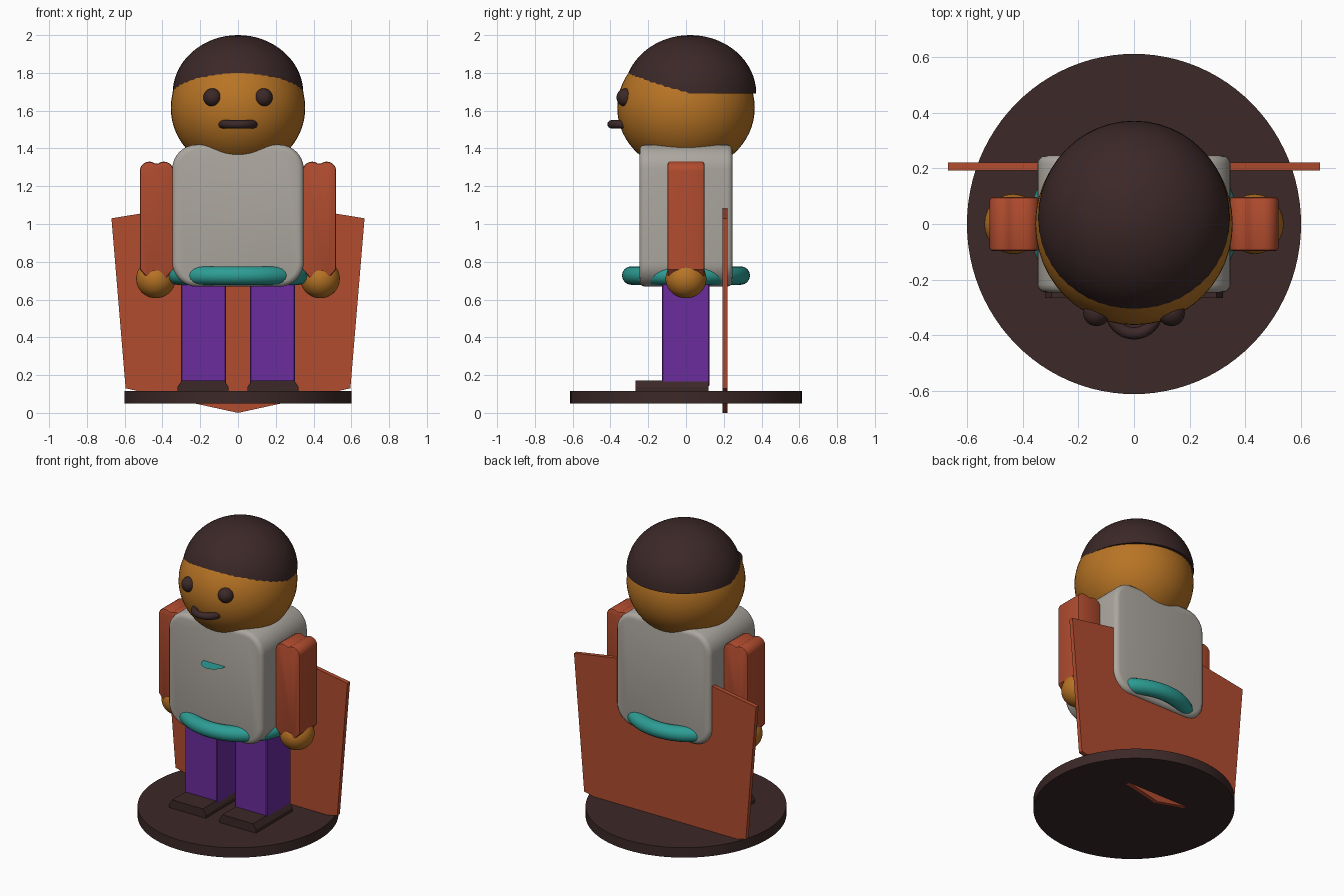
import bpy, bmesh, math
from mathutils import Matrix, Vector

if "Cube" in bpy.data.objects:
    bpy.data.objects.remove(bpy.data.objects["Cube"])


def material(name, rgb):
    m = bpy.data.materials.new(name)
    m.use_nodes = True
    m.diffuse_color = (*rgb, 1)
    bsdf = next(n for n in m.node_tree.nodes if n.type == 'BSDF_PRINCIPLED')
    bsdf.inputs["Base Color"].default_value = (*rgb, 1)
    return m


DARK = material("dark brown", (0.045, 0.021, 0.021))
SKIN = material("tan", (0.48, 0.175, 0.018))
RED = material("rust red", (0.44, 0.072, 0.028))
GREY = material("warm grey", (0.41, 0.385, 0.345))
TEAL = material("teal", (0.026, 0.34, 0.30))
PURPLE = material("purple", (0.145, 0.025, 0.34))


def finish(name, bm, mat, smooth=True, bevel=0, segments=3):
    bmesh.ops.recalc_face_normals(bm, faces=bm.faces)
    mesh = bpy.data.meshes.new(name)
    bm.to_mesh(mesh)
    bm.free()
    mesh.materials.append(mat)
    ob = bpy.data.objects.new(name, mesh)
    bpy.context.collection.objects.link(ob)
    bpy.ops.object.select_all(action='DESELECT')
    ob.select_set(True)
    bpy.context.view_layer.objects.active = ob
    if bevel:
        mod = ob.modifiers.new("bevel", 'BEVEL')
        mod.width, mod.segments = bevel, segments
        mod.limit_method, mod.angle_limit = 'ANGLE', math.radians(50)
        bpy.ops.object.modifier_apply(modifier=mod.name)
    if smooth:
        bpy.ops.object.shade_smooth_by_angle(angle=math.radians(35))
    return ob


def ellipsoid(name, centre, radii, mat, upper_half=False):
    bm = bmesh.new()
    bmesh.ops.create_uvsphere(bm, u_segments=48, v_segments=32, radius=1)
    if upper_half:
        bmesh.ops.bisect_plane(bm, geom=bm.verts[:] + bm.edges[:] + bm.faces[:],
                               plane_co=(0, 0, 0), plane_no=(0, 0, -1), clear_outer=True)
        bmesh.ops.holes_fill(bm, edges=[e for e in bm.edges if e.is_boundary])
    bm.transform(Matrix.Translation(centre) @ Matrix.Diagonal((*radii, 1)))
    return finish(name, bm, mat)


def prism(name, outline, y0, y1, mat, **options):
    """Extrude an x-z outline from y0 to y1."""
    bm = bmesh.new()
    face = bm.faces.new([bm.verts.new((x, y0, z)) for x, z in outline])
    moved = bmesh.ops.extrude_face_region(bm, geom=[face])["geom"]
    bmesh.ops.translate(bm, vec=(0, y1 - y0, 0),
                        verts=[v for v in moved if isinstance(v, bmesh.types.BMVert)])
    return finish(name, bm, mat, **options)


def ring(name, centre, major, minor, scale_x, mat):
    bm = bmesh.new()
    n, k = 64, 16
    loops = []
    for i in range(n):
        a = 2 * math.pi * i / n
        loop = []
        for j in range(k):
            b = 2 * math.pi * j / k
            r = major + minor * math.cos(b)
            p = Vector((r * math.cos(a) * scale_x, r * math.sin(a), minor * math.sin(b)))
            loop.append(bm.verts.new(p + Vector(centre)))
        loops.append(loop)
    for i in range(n):
        for j in range(k):
            p, q, s = loops[i], loops[(i + 1) % n], (j + 1) % k
            bm.faces.new((p[j], q[j], q[s], p[s]))
    return finish(name, bm, mat)


def arc(cx, cz, r, start, end, steps=8):
    return [(cx + r * math.cos(math.radians(start + (end - start) * i / steps)),
             cz + r * math.sin(math.radians(start + (end - start) * i / steps)))
            for i in range(steps + 1)]


# Round base
bm = bmesh.new()
bmesh.ops.create_cone(bm, cap_ends=True, segments=96, radius1=1, radius2=1, depth=1)
bm.transform(Matrix.Translation((0, 0, 0.082)) @ Matrix.Diagonal((0.602, 0.613, 0.066, 1)))
finish("base", bm, DARK)

# Cape panel
cape = [(0, 1.14), (0.67, 1.03), (0.595, 0.13), (0, 0), (-0.595, 0.13), (-0.67, 1.03)]
prism("cape", cape, 0.193, 0.221, RED, smooth=False)

# Torso with rounded shoulders and hips
w, r, low, high = 0.348, 0.13, 0.668, 1.42
torso = (arc(w - r, high - r, r, 0, 90) + arc(r - w, high - r, r, 90, 180)
         + arc(r - w, low + r, r, 180, 270) + arc(w - r, low + r, r, 270, 360))
prism("torso", torso, -0.247, 0.247, GREY, bevel=0.03)

# Belt and flat chest badge
ring("belt", (0, 0, 0.727), 0.29, 0.049, 1.11, TEAL)
bm = bmesh.new()
bmesh.ops.create_circle(bm, cap_ends=True, segments=32, radius=0.08,
                        matrix=Matrix.Translation((0, -0.25, 1.15)))
finish("chest_badge", bm, TEAL)

# Limbs
for side, s in (("left", 1), ("right", -1)):
    arm = ([(0.52, 0.76), (0.52, 1.28)] + arc(0.47, 1.28, 0.05, 10, 125)
           + arc(0.392, 1.28, 0.05, 55, 170) + [(0.342, 0.76), (0.38, 0.715), (0.48, 0.715)])
    prism(side + "_arm", [(s * x, z) for x, z in arm], -0.097, 0.097, RED,
          bevel=0.01, segments=2)
    ellipsoid(side + "_hand", (s * 0.435, 0, 0.71), (0.104, 0.108, 0.103), SKIN)
    leg = [(0.064, 0.14), (0.302, 0.14), (0.302, 0.7), (0.064, 0.7)]
    prism(side + "_leg", [(s * x, z) for x, z in leg], -0.128, 0.125, PURPLE,
          bevel=0.006, segments=1)
    shoe = [(0.05, 0.11), (0.32, 0.11), (0.32, 0.138), (0.298, 0.172), (0.072, 0.172), (0.05, 0.138)]
    prism(side + "_shoe", [(s * x, z) for x, z in shoe], -0.267, 0.118, DARK, smooth=False)
    ellipsoid(side + "_eye", (s * 0.135, -0.32, 1.67), (0.048, 0.048, 0.048), DARK)

# Head, hair and mouth
ellipsoid("head", (0, 0, 1.615), (0.356, 0.364, 0.338), SKIN)
ellipsoid("hair", (0, 0.022, 1.69), (0.346, 0.35, 0.31), DARK, upper_half=True)
ring("mouth", (0, -0.31, 1.528), 0.084, 0.022, 1, DARK)
